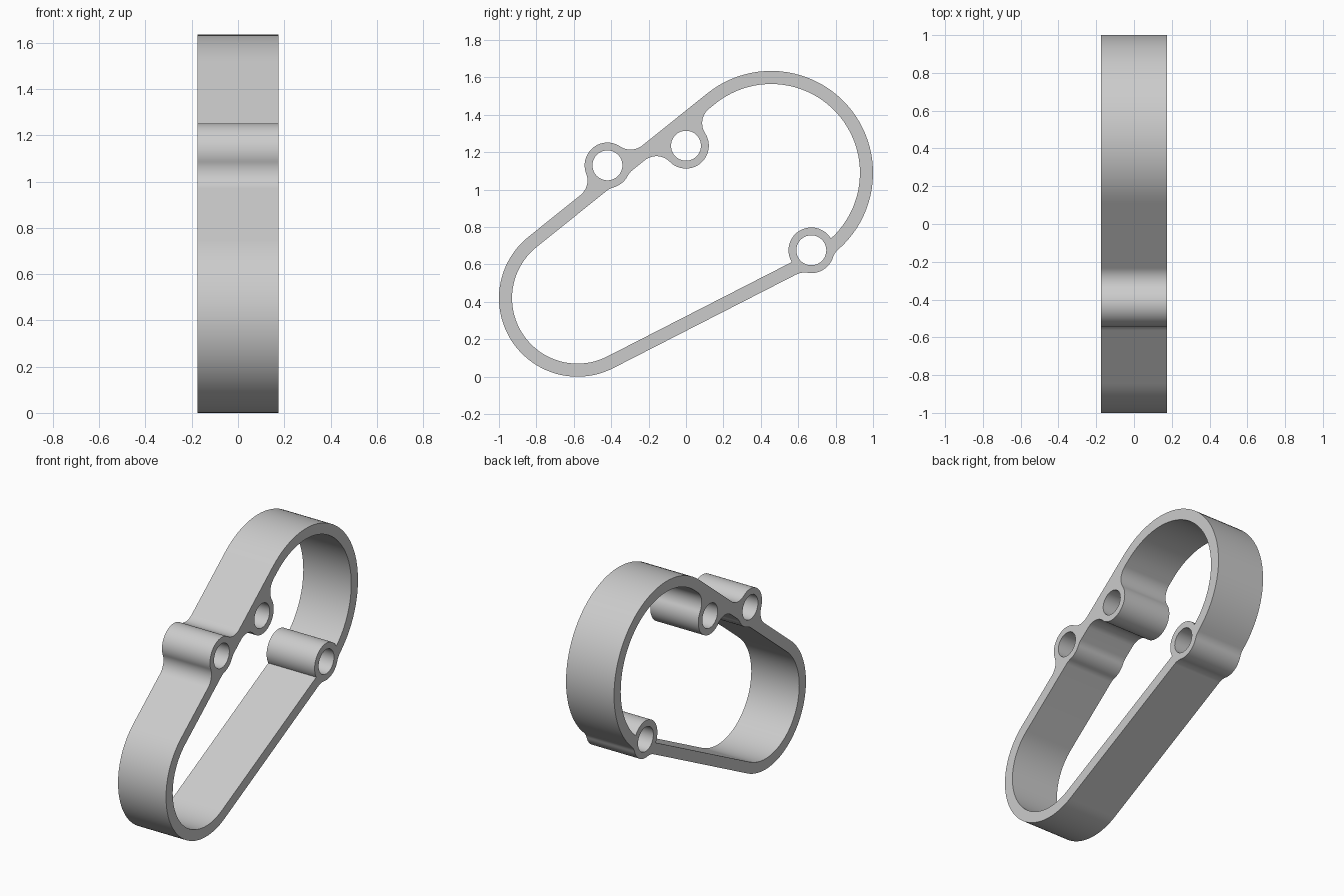
import bpy, bmesh, math
from mathutils import Vector as V

if "Cube" in bpy.data.objects:
    bpy.data.objects.remove(bpy.data.objects["Cube"])

HALF = 0.175            # half depth along x
WALL = 0.07
BOSS, HOLE, FIL = 0.122, 0.08, 0.10

# main circles of the band and the three screw bosses, in (y, z)
small, r_small = V((-0.58, 0.42)), 0.42
big, r_big = V((0.455, 1.09)), 0.545
boss_a, boss_b, boss_c = V((-0.42, 1.13)), V((0.0, 1.235)), V((0.67, 0.676))


def meet(c1, r1, c2, r2, side):
    """Intersection of two circles, on the left (1) or right (-1) of c1->c2."""
    d = c2 - c1
    a = (d.length_squared + r1 * r1 - r2 * r2) / (2 * d.length)
    h = math.sqrt(max(r1 * r1 - a * a, 0))
    e = d.normalized()
    return c1 + e * a + V((-e.y, e.x)) * h * side


def on_line(c, r, normal, offset, along, side):
    """Point at distance r from c on the line normal.p = offset."""
    k = offset - normal.dot(c)
    return c + normal * k + along * side * math.sqrt(max(r * r - k * k, 0))


def belt(circles):
    """Closed path wrapped round circles; positive radius turns left."""
    n = len(circles)
    heads = []
    for i in range(n):
        (c1, r1), (c2, r2) = circles[i], circles[(i + 1) % n]
        d = c2 - c1
        s = max(-1, min(1, (r1 - r2) / d.length))
        heads.append(math.atan2(d.y, d.x) + math.asin(s))
    pts = []
    for i, (c, r) in enumerate(circles):
        a0 = heads[i - 1]
        sweep = (heads[i] - a0) % math.tau
        if r < 0:
            sweep = -((-sweep) % math.tau)
        if abs(sweep) > 6.2 or r == 0:
            sweep = 0
        steps = max(1, math.ceil(abs(sweep) / math.radians(4)))
        for k in range(steps + 1):
            t = a0 + sweep * k / steps
            p = c + V((math.sin(t), -math.cos(t))) * r
            if not pts or (p - pts[-1]).length > 1e-3:
                pts.append(p)
    if (pts[0] - pts[-1]).length < 1e-3:
        pts.pop()
    return pts


# straight walls: tangent directions and outward normals
d = big - small
phi, tilt = math.atan2(d.y, d.x), math.asin((r_big - r_small) / d.length)
up = V((math.cos(phi + tilt), math.sin(phi + tilt)))
up_n = V((-up.y, up.x))
low = V((math.cos(phi - tilt), math.sin(phi - tilt)))
low_n = V((low.y, -low.x))
up_out = up_n.dot(small) + r_small
low_out = low_n.dot(small) + r_small
reach = BOSS + FIL


def top_fillet(c, side, inside):
    off = up_out - WALL - FIL if inside else up_out + FIL
    return on_line(c, reach, up_n, off, up, side)


# outer outline
outer = belt([
    (small, r_small),
    (on_line(boss_c, reach, low_n, low_out + FIL, low, -1), -FIL),
    (boss_c, BOSS),
    (meet(big, r_big + FIL, boss_c, reach, 1), -FIL),
    (big, r_big),
    (top_fillet(boss_a, 1, False), -FIL),
    (boss_a, BOSS),
    (top_fillet(boss_a, -1, False), -FIL),
])

# inner opening, with sharp corners where the lower boss cuts in
inner = belt([
    (small, r_small - WALL),
    (on_line(boss_c, BOSS, low_n, low_out - WALL, low, -1), 0),
    (boss_c, -BOSS),
    (meet(big, r_big - WALL, boss_c, BOSS, 1), 0),
    (big, r_big - WALL),
    (top_fillet(boss_b, 1, True), FIL),
    (boss_b, -BOSS),
    (top_fillet(boss_b, -1, True), FIL),
    (top_fillet(boss_a, 1, True), FIL),
    (boss_a, -BOSS),
    (top_fillet(boss_a, -1, True), FIL),
])

# screw holes
holes = [[c + V((math.cos(t), math.sin(t))) * HOLE
          for t in (math.tau * k / 64 for k in range(64))]
         for c in (boss_a, boss_b, boss_c)]

# fill the profile and extrude it along x
bm = bmesh.new()
edges = []
for loop in [outer, inner] + holes:
    vs = [bm.verts.new((-HALF, p.x, p.y)) for p in loop]
    edges += [bm.edges.new((vs[i - 1], vs[i])) for i in range(len(vs))]
bmesh.ops.triangle_fill(bm, edges=edges, use_beauty=True, normal=(-1, 0, 0))
ext = bmesh.ops.extrude_face_region(bm, geom=bm.faces[:], use_keep_orig=True)
bmesh.ops.translate(bm, vec=(2 * HALF, 0, 0),
                    verts=[g for g in ext["geom"] if isinstance(g, bmesh.types.BMVert)])
bmesh.ops.recalc_face_normals(bm, faces=bm.faces[:])
mesh = bpy.data.meshes.new("spacer_frame")
bm.to_mesh(mesh)
bm.free()

frame = bpy.data.objects.new("spacer_frame", mesh)
bpy.context.collection.objects.link(frame)
grey = bpy.data.materials.new("light_grey")
grey.diffuse_color = (0.6, 0.6, 0.6, 1)
grey.use_nodes = True
grey.node_tree.nodes["Principled BSDF"].inputs["Base Color"].default_value = grey.diffuse_color
mesh.materials.append(grey)

bpy.context.view_layer.objects.active = frame
frame.select_set(True)
bpy.ops.object.shade_smooth_by_angle(angle=math.radians(30))
